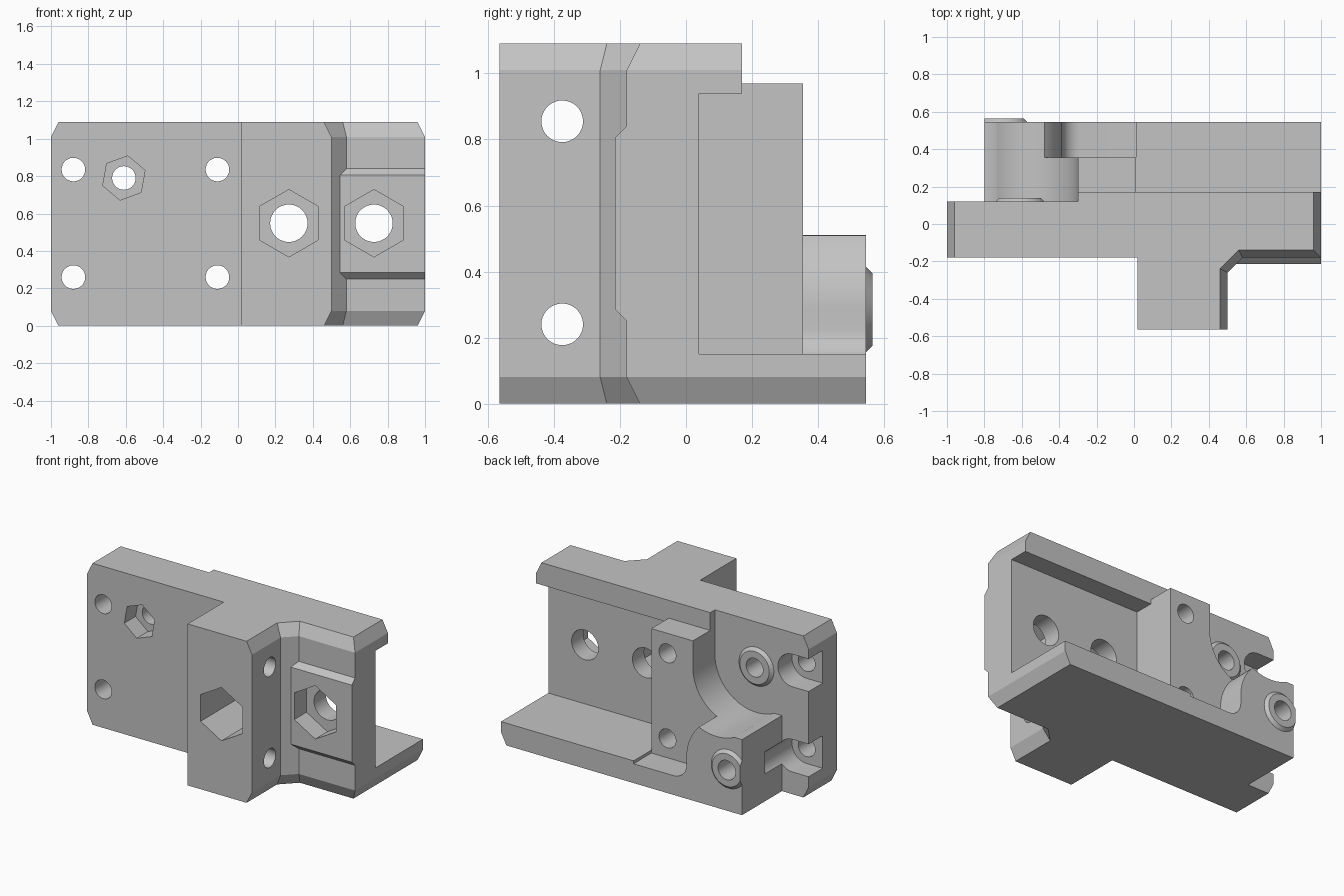
import bpy, bmesh, math
from mathutils import Matrix

cube = bpy.data.objects.get("Cube")
if cube:
    bpy.data.objects.remove(cube, do_unlink=True)

grey = bpy.data.materials.new("plain grey")
grey.use_nodes = True
grey.diffuse_color = (0.55, 0.55, 0.55, 1)
grey.node_tree.nodes["Principled BSDF"].inputs["Base Color"].default_value = grey.diffuse_color


def finish(name, bm):
    bmesh.ops.recalc_face_normals(bm, faces=bm.faces)
    mesh = bpy.data.meshes.new(name)
    bm.to_mesh(mesh)
    bm.free()
    mesh.materials.append(grey)
    obj = bpy.data.objects.new(name, mesh)
    bpy.context.collection.objects.link(obj)
    return obj


def loft(name, rings):
    """Skin closed rings of 3D points and cap both ends."""
    bm = bmesh.new()
    loops = [[bm.verts.new(p) for p in ring] for ring in rings]
    n = len(loops[0])
    for a, b in zip(loops, loops[1:]):
        for i in range(n):
            j = (i + 1) % n
            bm.faces.new((a[i], a[j], b[j], b[i]))
    bm.faces.new(loops[0])
    bm.faces.new(loops[-1])
    return finish(name, bm)


def box(name, x, y, z):
    corners = [(x[0], z[0]), (x[1], z[0]), (x[1], z[1]), (x[0], z[1])]
    return along_y(name, corners, *y)


def along_y(name, profile, y0, y1):
    return loft(name, [[(x, y, z) for x, z in profile] for y in (y0, y1)])


def rod(name, x, z, y0, y1, r, sides=48, r2=None, turn=0):
    """Round or many-sided bar running along y."""
    def ring(y, rad):
        return [(x + rad * math.cos(turn + math.tau * i / sides), y,
                 z + rad * math.sin(turn + math.tau * i / sides)) for i in range(sides)]
    return loft(name, [ring(y0, r), ring(y1, r if r2 is None else r2)])


def combine(base, tool, operation):
    mod = base.modifiers.new("combine", 'BOOLEAN')
    mod.operation, mod.solver, mod.object = operation, 'EXACT', tool
    bpy.context.view_layer.objects.active = base
    bpy.ops.object.modifier_apply(modifier=mod.name)
    bpy.data.objects.remove(tool, do_unlink=True)


def cut(base, *tools):
    for tool in tools:
        combine(base, tool, 'DIFFERENCE')


def add(base, *tools):
    for tool in tools:
        combine(base, tool, 'UNION')


def arc(cx, cz, r, a0, a1, n):
    return [(cx + r * math.cos(math.radians(a0 + (a1 - a0) * i / n)),
             cz + r * math.sin(math.radians(a0 + (a1 - a0) * i / n))) for i in range(n + 1)]


# Main plate with front block and top lip, bevelled towards both ends
TOP = 1.09
outer = [(-1, -.18), (.02, -.18), (.02, -.565), (.5, -.565), (.5, -.26), (.58, -.18),
         (1, -.18), (1, .17), (-.3, .17), (-.3, .12), (-1, .12)]
inner = [(-.96, -.18), (.02, -.18), (.02, -.565), (.46, -.565), (.46, -.24), (.56, -.14),
         (.96, -.14), (.96, .17), (-.3, .17), (-.3, .12), (-.96, .12)]
levels = [(inner, 0), (outer, .08), (outer, TOP - .08), (inner, TOP)]
body = loft("bracket_body", [[(x, y, z) for x, y in ring] for ring, z in levels])

# Raised pad on the front right
pad = [(-.1, .25), (-.18, .25), (-.215, .285), (-.215, .805), (-.18, .84), (-.1, .84)]
pad_plate = loft("raised_pad", [[(x + (-.215 - y if x < .9 else 0), y, z) for y, z in pad]
                                for x in (.545, 1)])
add(body, pad_plate)

# Open rear channel
cut(body, box("channel", (.01, 1.2), (.04, .4), (.15, .94)))

# Rear shelf with rounded boss, plus the middle block
boss = (-.7, .285)
profile = [(-.8, 0), (.96, 0), (1, .08), (1, .15), (.01, .15), (.01, .13)]
profile += arc(-.29, .225, .095, 270, 180, 8)
profile += arc(*boss, .315, 0, 45.5, 10) + [(-.8, .51)]
rear = along_y("rear_shelf", profile, 0, .545)
add(rear, box("middle_block", (-.6, .01), (0, .355), (.1, .97)))

# Round clearance swept out above the boss
upper = (-.61, .79)
cut(rear, rod("clearance", *upper, .12, .8, .31, 96),
    box("clearance_top", (-1.2, -.3), (.12, .8), (.79, 1.3)))
add(body, rear)

# Bearing rings around the two pivots
lower_ring = rod("lower_ring", *boss, .5, .567, .13 + .05, r2=.112)
bpy.data.objects.remove(lower_ring, do_unlink=True)
lower_ring = rod("lower_ring", *boss, .545, .565, .13, r2=.11)
cut(lower_ring, box("trim", (-1, -.8), (.4, .7), (0, .6)))
add(body, rod("upper_ring", *upper, .12, .14, .13, r2=.11), lower_ring)
cut(body, rod("lower_pivot_hole", *boss, .1, .7, .065))

# Pivot nut trap
cut(body, rod("pivot_hole", *upper, -.5, .5, .063),
    rod("pivot_nut", *upper, -.3, -.06, .12, 6, turn=math.radians(80)))

# Four screw holes, the outer pair with open head slots
for z in (.26, .835):
    for x in (-.88, -.11):
        cut(body, rod("screw_hole", x, z, -.4, .8, .063))
    slot = arc(-.88, z, .11, -90, 90, 20) + [(-1.2, z + .11), (-1.2, z - .11)]
    cut(body, along_y("head_slot", slot, -.03, .3))

# Two large hexagonal pockets with through holes
for x in (.272, .727):
    cut(body, rod("large_hole", x, .548, -.7, .3, .1),
        rod("large_nut", x, .548, -.8, -.085, .18, 6, turn=math.radians(30)))

# Cross holes through the front block
for z in (.24, .855):
    cross = rod("cross_hole", 0, z, -.1, .8, .063)
    cross.data.transform(Matrix.Translation((0, -.375, 0)) @ Matrix.Rotation(-math.pi / 2, 4, 'Z'))
    cut(body, cross)

bpy.ops.object.select_all(action='DESELECT')
body.select_set(True)
bpy.context.view_layer.objects.active = body
bpy.ops.object.shade_smooth_by_angle(angle=math.radians(25))
